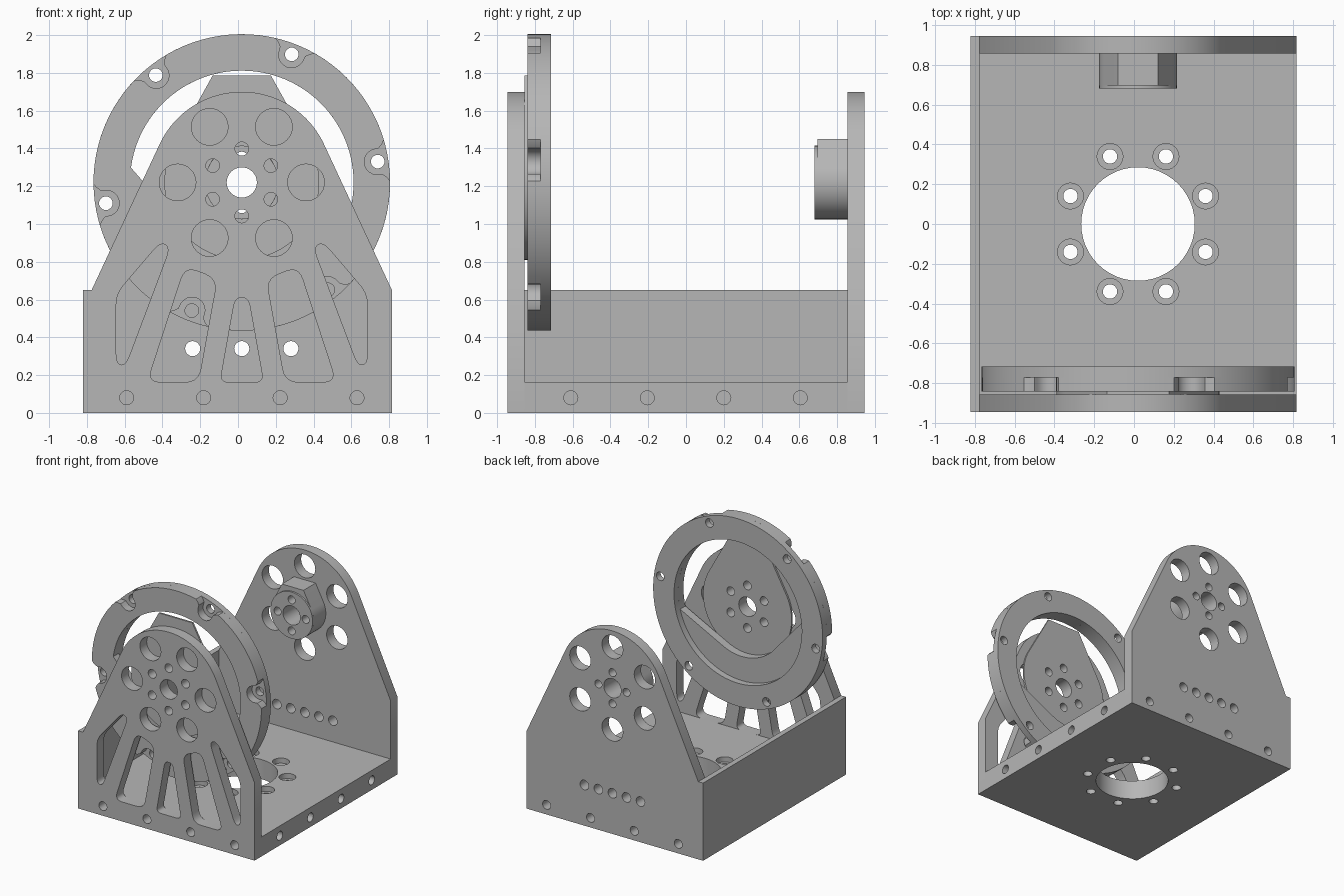
import bpy, bmesh, math
from mathutils import Vector
from mathutils.geometry import tessellate_polygon

if "Cube" in bpy.data.objects:
    bpy.data.objects.remove(bpy.data.objects["Cube"])

CX, CZ = 0.02, 1.22          # pivot axis of the cradle

grey = bpy.data.materials.new("plain grey")
grey.diffuse_color = (0.47, 0.47, 0.47, 1)
grey.use_nodes = True
grey.node_tree.nodes["Principled BSDF"].inputs["Base Color"].default_value = grey.diffuse_color


def arc(cx, cy, r, a0, a1, n):
    return [(cx + r * math.cos(math.radians(a0 + (a1 - a0) * i / n)),
             cy + r * math.sin(math.radians(a0 + (a1 - a0) * i / n))) for i in range(n + 1)]


def circle(cx, cy, r, n=32):
    return arc(cx, cy, r, 0, 360, n)[:-1]


def hole_ring(cx, cy, dist, r, count, start, n=24):
    """Evenly spaced round holes on a bolt circle."""
    return [circle(cx + dist * math.cos(math.radians(start + 360 * i / count)),
                   cy + dist * math.sin(math.radians(start + 360 * i / count)), r, n)
            for i in range(count)]


def rounded(pts, r):
    """Polygon with its corners rounded off."""
    out = []
    for i, p in enumerate(pts):
        p, a, b = Vector(p), Vector(pts[i - 1]), Vector(pts[(i + 1) % len(pts)])
        s = p + (a - p).normalized() * min(r, (a - p).length * 0.48)
        e = p + (b - p).normalized() * min(r, (b - p).length * 0.48)
        for k in range(6):
            t = k / 5
            out.append(tuple(s * (1 - t) ** 2 + p * 2 * t * (1 - t) + e * t * t))
    return out


def slab(name, loops, lo, hi, axis="y"):
    """Extrude an outline with holes (first loop is the outline) along y or z."""
    flat = [p for loop in loops for p in loop]
    n = len(flat)
    tris = tessellate_polygon([[Vector((u, v, 0)) for u, v in loop] for loop in loops])
    place = (lambda u, v, d: (u, d, v)) if axis == "y" else (lambda u, v, d: (u, v, d))
    verts = [place(u, v, lo) for u, v in flat] + [place(u, v, hi) for u, v in flat]
    faces = [tuple(t) for t in tris] + [tuple(i + n for i in reversed(t)) for t in tris]
    start = 0
    for loop in loops:
        m = len(loop)
        for i in range(m):
            a, b = start + i, start + (i + 1) % m
            faces.append((a, b, b + n, a + n))
        start += m
    mesh = bpy.data.meshes.new(name)
    mesh.from_pydata(verts, [], faces)
    bm = bmesh.new()
    bm.from_mesh(mesh)
    bmesh.ops.recalc_face_normals(bm, faces=bm.faces)
    bm.to_mesh(mesh)
    bm.free()
    mesh.materials.append(grey)
    ob = bpy.data.objects.new(name, mesh)
    bpy.context.collection.objects.link(ob)
    return ob


def rect(x0, y0, x1, y1):
    return [(x0, y0), (x1, y0), (x1, y1), (x0, y1)]


def teardrop(r, top, half):
    """Round pad with slanted flanks rising to a flat top."""
    return arc(CX, CZ, r, 153.4, 386.6, 48) + [(CX + half, CZ + top), (CX - half, CZ + top)]


# ---- end plates
outline = [(-0.775, 0), (0.815, 0), (0.815, 0.65)] + arc(CX, CZ, 0.48, 25, 155, 40) + [(-0.775, 0.65)]
bolt_x = (-0.59, -0.182, 0.223, 0.63)
bolts = [circle(x, 0.08, 0.037, 20) for x in bolt_x]
axle = circle(CX, CZ, 0.08)
small6 = hole_ring(CX, CZ, 0.178, 0.036, 6, 30)
small4 = hole_ring(CX, CZ, 0.13, 0.033, 4, 0)

# tapered slots of the front plate, mirrored about the centre line
side_slots = [
    rounded([(-0.645, 0.63), (-0.41, 0.905), (-0.36, 0.875), (-0.595, 0.25), (-0.645, 0.26)], 0.06),
    rounded([(-0.48, 0.163), (-0.21, 0.163), (-0.11, 0.71), (-0.28, 0.775)], 0.07)]
slots = side_slots + [[(2 * CX - x, z) for x, z in s] for s in side_slots]
slots.append(rounded([(-0.095, 0.163), (0.135, 0.163), (0.055, 0.61), (-0.015, 0.61)], 0.045))

slab("front_plate", [outline, axle] + small6 + hole_ring(CX, CZ, 0.34, 0.097, 6, 0, 32)
     + bolts + slots, -0.945, -0.855)
slab("back_plate", [outline, axle] + small4 + hole_ring(CX, CZ, 0.345, 0.097, 6, 30, 32)
     + bolts + [circle(CX + 0.13 * i, 0.34, 0.04, 24) for i in range(-2, 3)], 0.855, 0.945)

# ---- pads around the axle
slab("front_pad", [teardrop(0.41, 0.565, 0.155), axle] + small6, -0.855, -0.84)
slab("back_hub", [teardrop(0.195, 0.23, 0.1), axle] + small4, 0.695, 0.855)
slab("back_hub_face", [circle(CX, CZ, 0.195, 48), axle] + small4, 0.68, 0.695)

# ---- rotating ring: notched front layer with an offset window, plain back layer
TILT, R, INNER, BOLT = -11, 0.785, 0.592, 0.728
notch = [(R, -0.11), (0.765, -0.09), (0.745, -0.07)] + \
        [(0.725 - 0.068 * math.cos(math.radians(a)), 0.068 * math.sin(math.radians(a)))
         for a in range(-90, 91, 15)] + [(0.745, 0.07), (0.765, 0.09), (R, 0.11)]
rim = []
for k in range(6):
    a = math.radians(8.7 + 60 * k)
    for rad, t in notch:
        if rad == R:
            rad = math.sqrt(R * R - t * t)
        rim.append((CX + rad * math.cos(a) - t * math.sin(a), CZ + rad * math.sin(a) + t * math.cos(a)))
    gap = math.degrees(math.asin(0.11 / R))
    rim += arc(CX, CZ, R, 8.7 + 60 * k + gap, 68.7 + 60 * k - gap, 12)[1:-1]
window = arc(CX, CZ, INNER, TILT - 3.4, TILT + 183.4, 48) + arc(CX, CZ, 0.39, TILT + 232, TILT + 308, 20)
slab("ring_front", [rim, window], -0.84, -0.77)
slab("ring_back", [circle(CX, CZ, R, 96), circle(CX, CZ, INNER, 96)]
     + hole_ring(CX, CZ, BOLT, 0.036, 6, 8.7), -0.77, -0.715)

# ---- base with bore, counterbored bolt circle and blind edge holes
floor = rect(-0.775, -0.855, 0.815, 0.855)
bore = circle(CX, 0, 0.285, 48)
lower = slab("base_lower", [floor, bore] + hole_ring(CX, 0, 0.367, 0.036, 8, 22.5), 0, 0.12, "z")
slab("base_upper", [floor, bore] + hole_ring(CX, 0, 0.367, 0.065, 8, 22.5), 0.12, 0.163, "z")

cut = bmesh.new()
spots = [((x, s * 0.855, 0.08), "y") for x in bolt_x for s in (-1, 1)]
spots += [((0.815, y, 0.08), "x") for y in (-0.61, -0.205, 0.2, 0.605)]
for pos, ax in spots:
    made = bmesh.ops.create_cone(cut, cap_ends=True, segments=20, radius1=0.037, radius2=0.037, depth=0.2)
    for v in made["verts"]:
        x, y, z = v.co
        v.co = Vector(pos) + (Vector((z, y, x)) if ax == "x" else Vector((x, z, y)))
bmesh.ops.recalc_face_normals(cut, faces=cut.faces)
cut_mesh = bpy.data.meshes.new("edge_hole_cutter")
cut.to_mesh(cut_mesh)
cut.free()
cutter = bpy.data.objects.new("edge_hole_cutter", cut_mesh)
bpy.context.collection.objects.link(cutter)
mod = lower.modifiers.new("edge_holes", "BOOLEAN")
mod.operation, mod.solver, mod.object = "DIFFERENCE", "EXACT", cutter
bpy.context.view_layer.objects.active = lower
bpy.ops.object.modifier_apply(modifier=mod.name)
bpy.data.objects.remove(cutter)

# ---- solid low wall on the left
slab("side_wall", [rect(-0.82, -0.945, -0.775, 0.945)], 0, 0.65, "z")

# smooth round surfaces, keep edges sharp
for ob in bpy.context.scene.objects:
    ob.select_set(True)
bpy.ops.object.shade_smooth_by_angle(angle=math.radians(30))
